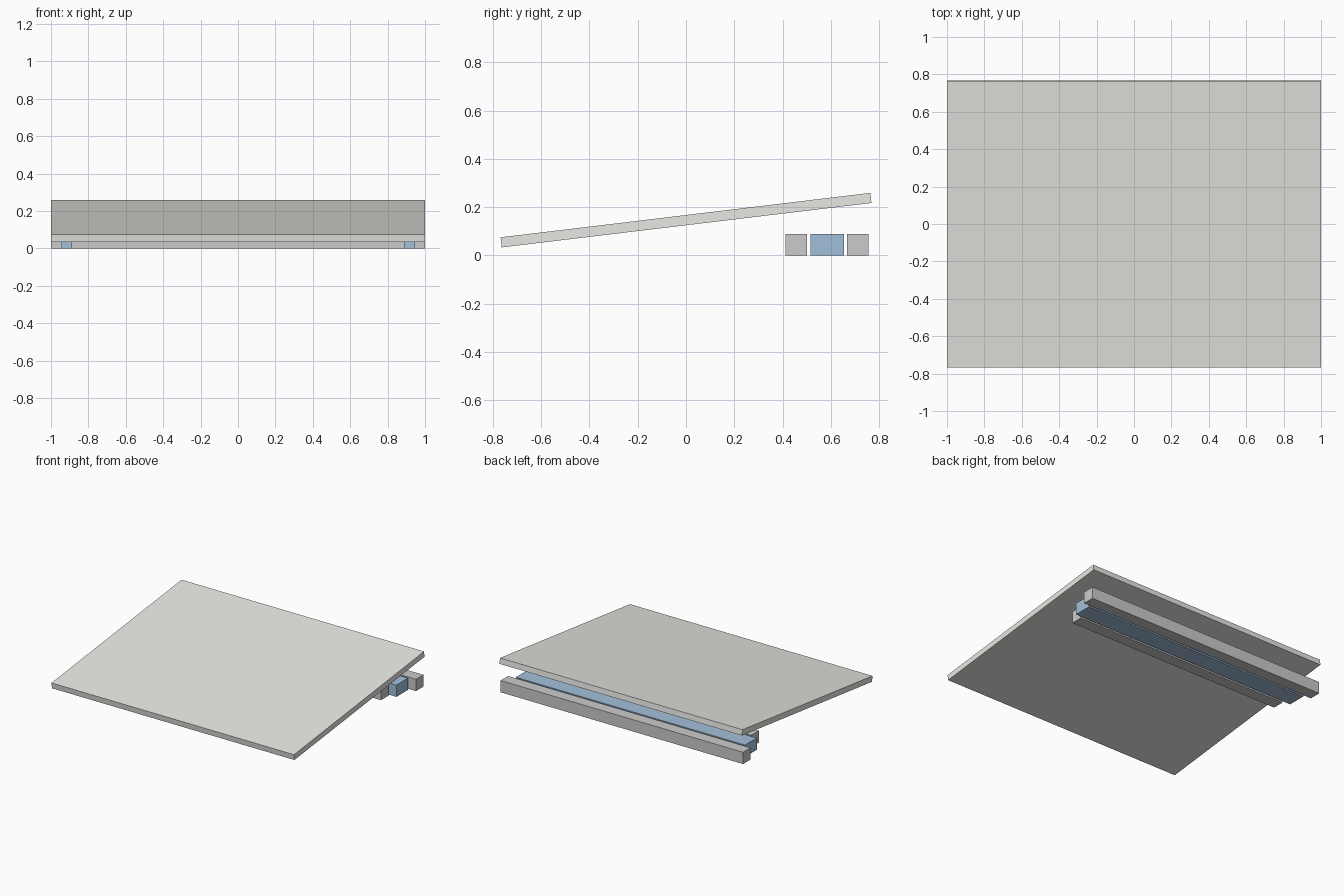
import bpy
from math import radians

if "Cube" in bpy.data.objects:
    bpy.data.objects.remove(bpy.data.objects["Cube"])


def material(name, colour):
    mat = bpy.data.materials.new(name)
    mat.diffuse_color = colour
    mat.use_nodes = True
    mat.node_tree.nodes["Principled BSDF"].inputs["Base Color"].default_value = mat.diffuse_color
    return mat


def box(name, size, centre, mat=None, tilt=0.0):
    bpy.ops.mesh.primitive_cube_add(size=1, location=centre)
    ob = bpy.context.object
    ob.name = name
    ob.scale = size
    ob.rotation_euler.x = radians(tilt)
    if mat:
        ob.data.materials.append(mat)
    return ob


def bar(name, half_length, y0, y1, mat=None):
    return box(name, (2 * half_length, y1 - y0, 0.088),
               (0, (y0 + y1) / 2, 0.044), mat)


pale = material("pale_panel", (0.80, 0.81, 0.77, 1))
blue = material("blue_bar", (0.36, 0.53, 0.71, 1))

# Sloping panel, low at the front
box("sloping_panel", (2.0, 1.543, 0.042), (0, 0, 0.146), pale, 6.85)

# Three ground bars under the raised edge, each longer toward the back
bar("front_bar", 0.89, 0.413, 0.501)
bar("middle_bar", 0.945, 0.516, 0.654, blue)
bar("back_bar", 1.0, 0.668, 0.756)
